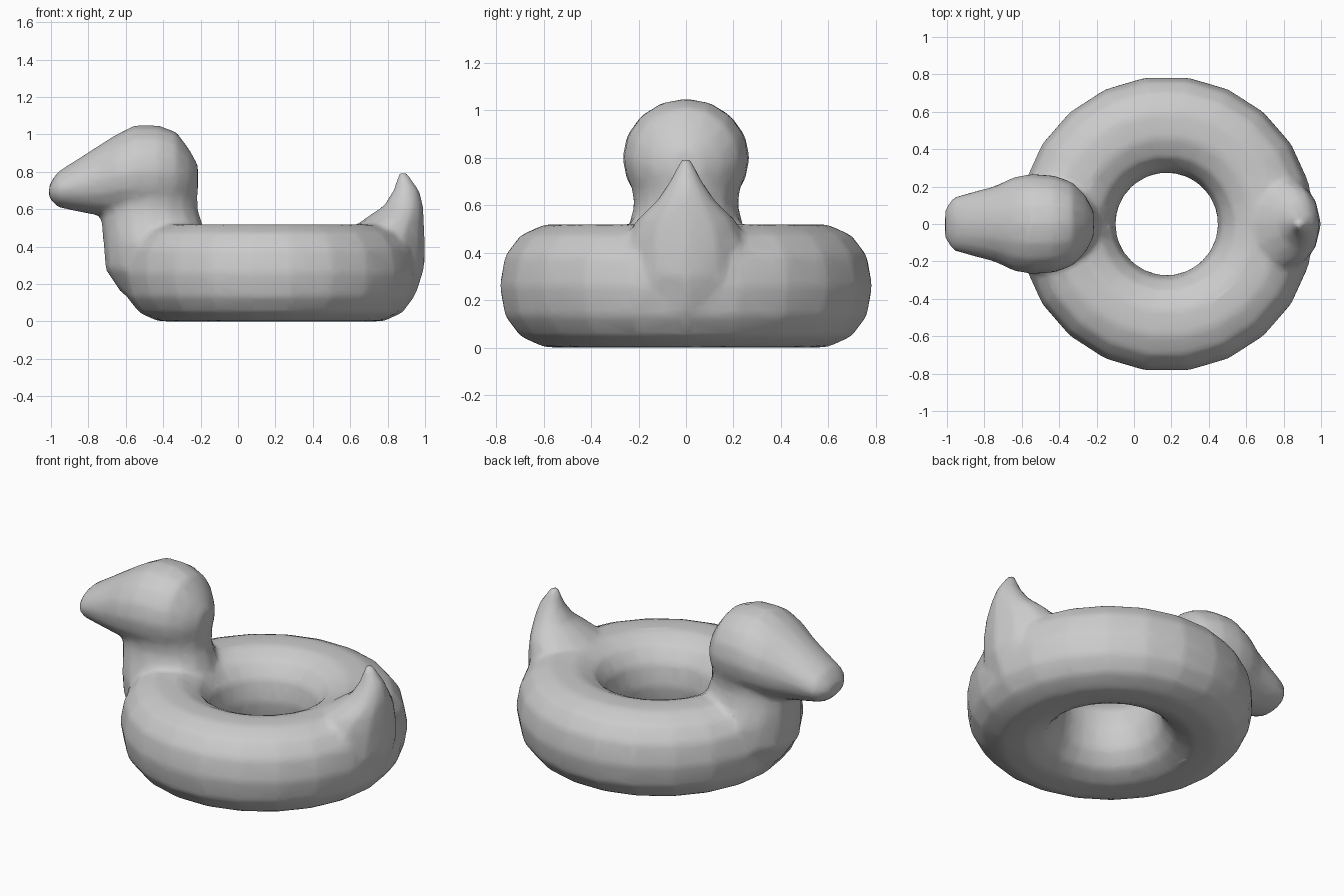
import bpy, bmesh
from math import sin, cos, pi
from mathutils import Vector

if "Cube" in bpy.data.objects:
    bpy.data.objects.remove(bpy.data.objects["Cube"], do_unlink=True)

grey = bpy.data.materials.new("soft grey")
grey.use_nodes = True
grey.diffuse_color = (0.6, 0.6, 0.6, 1)
grey.node_tree.nodes["Principled BSDF"].inputs["Base Color"].default_value = (0.6, 0.6, 0.6, 1)

bm = bmesh.new()


def loft(rings, closed=False):
    """Skin a row of rings; cap the ends unless the row is closed."""
    rows = [[bm.verts.new(p) for p in ring] for ring in rings]
    pairs = list(zip(rows, rows[1:]))
    if closed:
        pairs.append((rows[-1], rows[0]))
    else:
        bm.faces.new(rows[0][::-1])
        bm.faces.new(rows[-1])
    for a, b in pairs:
        for i in range(len(a)):
            j = (i + 1) % len(a)
            bm.faces.new((a[i], a[j], b[j], b[i]))


def angles(n):
    return [2 * pi * i / n for i in range(n)]


def upright(sections, n=16):
    """Loft ovals stacked in height: z, centre x, half depth, half width."""
    loft([[Vector((cx + hx * cos(a), hy * sin(a), z)) for a in angles(n)]
          for z, cx, hx, hy in sections])


def lengthwise(sections, n=16):
    """Loft ovals along x: x, bottom z, top z, half width."""
    loft([[Vector((x, hw * cos(a), (lo + hi) / 2 + (hi - lo) / 2 * sin(a))) for a in angles(n)]
          for x, lo, hi, hw in sections])


# Inflated ring
def bulge(v):
    return abs(v) ** 0.88 * (1 if v > 0 else -1)


loft([[Vector((0.175 + (0.533 + 0.26 * bulge(cos(b))) * cos(a),
               (0.533 + 0.26 * bulge(cos(b))) * sin(a),
               0.26 + 0.265 * bulge(sin(b)))) for b in angles(14)]
      for a in angles(22)], closed=True)

# Chest and neck
upright([(0.06, -0.36, 0.12, 0.15), (0.16, -0.38, 0.25, 0.22), (0.28, -0.42, 0.29, 0.28),
         (0.42, -0.44, 0.28, 0.28), (0.52, -0.46, 0.27, 0.24), (0.6, -0.475, 0.26, 0.22),
         (0.75, -0.47, 0.25, 0.24)])

# Head running into the bill
lengthwise([(-1.01, 0.66, 0.73, 0.08), (-0.965, 0.61, 0.8, 0.145), (-0.87, 0.59, 0.86, 0.17),
            (-0.74, 0.565, 0.945, 0.205), (-0.65, 0.56, 1.0, 0.25), (-0.55, 0.55, 1.05, 0.27),
            (-0.43, 0.55, 1.05, 0.262), (-0.33, 0.57, 1.015, 0.225),
            (-0.26, 0.62, 0.92, 0.155), (-0.215, 0.68, 0.84, 0.07)])

# Pointed tail
upright([(0.16, 0.74, 0.22, 0.16), (0.3, 0.745, 0.255, 0.27), (0.45, 0.77, 0.23, 0.26),
         (0.54, 0.83, 0.165, 0.21), (0.62, 0.885, 0.105, 0.125),
         (0.7, 0.9, 0.07, 0.07), (0.8, 0.88, 0.02, 0.02)], 12)

bmesh.ops.recalc_face_normals(bm, faces=bm.faces)
mesh = bpy.data.meshes.new("swim_ring")
bm.to_mesh(mesh)
bm.free()
mesh.materials.append(grey)
body = bpy.data.objects.new("swim_ring", mesh)
bpy.context.collection.objects.link(body)

# Fuse the parts into one soft skin, then thin it out
fuse = body.modifiers.new("fuse", 'REMESH')
fuse.mode = 'VOXEL'
fuse.voxel_size = 0.018
fuse.use_smooth_shade = True
soften = body.modifiers.new("soften", 'SMOOTH')
soften.factor = 0.5
soften.iterations = 8
thin = body.modifiers.new("thin", 'DECIMATE')
thin.ratio = 0.12
for p in mesh.polygons:
    p.use_smooth = True
